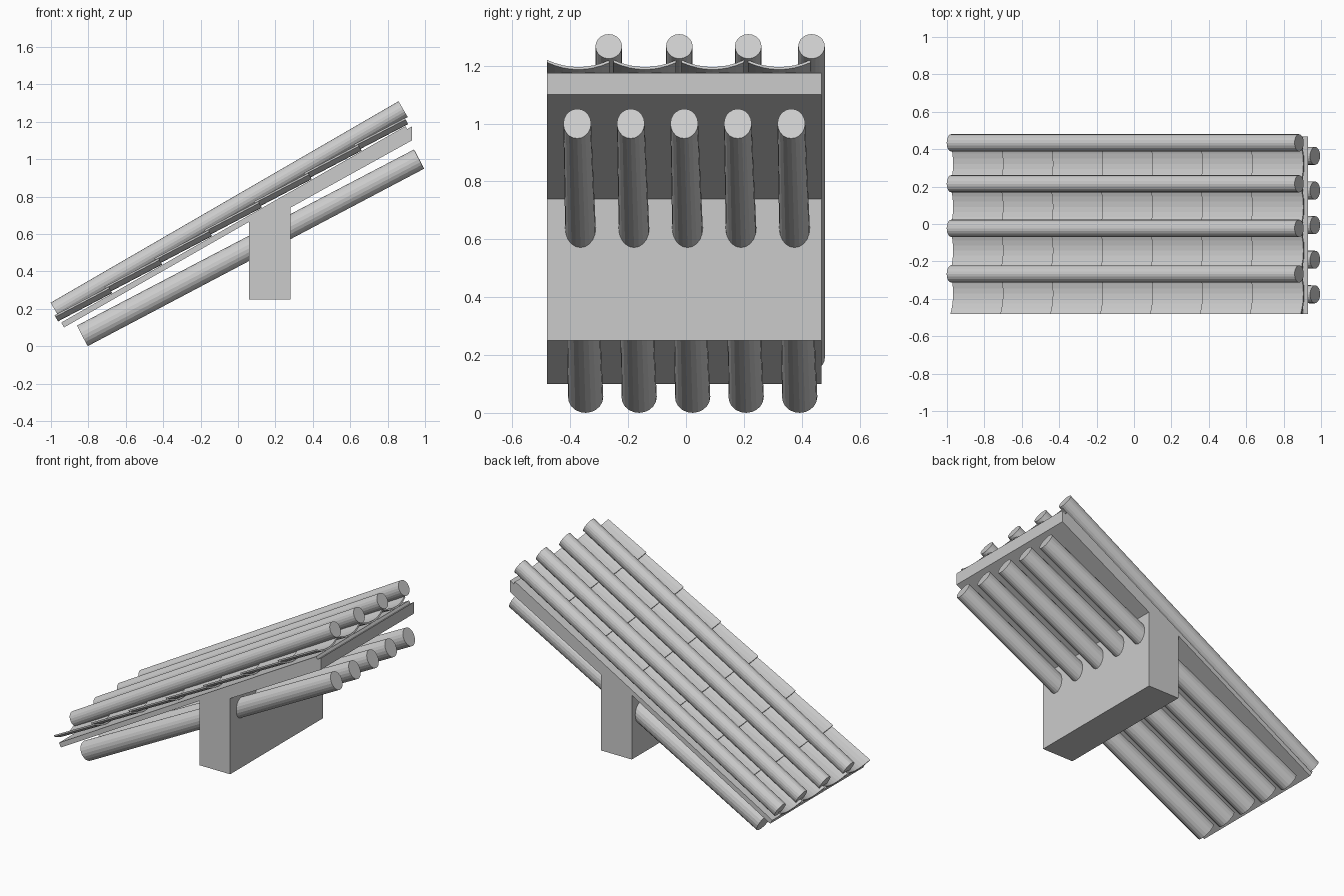
import bpy, bmesh, math
from mathutils import Vector

cube = bpy.data.objects.get("Cube")
if cube:
    bpy.data.objects.remove(cube)

grey = bpy.data.materials.new("plain_grey")
grey.use_nodes = True
GREY = (0.6, 0.6, 0.6, 1)
grey.diffuse_color = GREY
grey.node_tree.nodes["Principled BSDF"].inputs["Base Color"].default_value = GREY

FRONT, BACK = -0.48, 0.468          # depth of the roof slab
EAVE = Vector((-0.93, 0, 0.10))     # lower end of the roof board
RIDGE = Vector((0.91, 0, 1.15))     # upper end of the roof board
ALONG = (RIDGE - EAVE).normalized()
UP = Vector((-ALONG.z, 0, ALONG.x))
BOARD = 0.03                        # board thickness


def solid(name, ring_a, ring_b):
    """Closed solid between two matching rings of points."""
    bm = bmesh.new()
    a = [bm.verts.new(p) for p in ring_a]
    b = [bm.verts.new(p) for p in ring_b]
    n = len(a)
    bm.faces.new(a)
    bm.faces.new(b)
    for i in range(n):
        j = (i + 1) % n
        bm.faces.new((a[i], a[j], b[j], b[i]))
    bmesh.ops.recalc_face_normals(bm, faces=bm.faces)
    mesh = bpy.data.meshes.new(name)
    bm.to_mesh(mesh)
    bm.free()
    mesh.materials.append(grey)
    obj = bpy.data.objects.new(name, mesh)
    bpy.context.collection.objects.link(obj)
    return obj


def prism(name, outline):
    """Side outline (x, z) extruded through the depth."""
    return solid(name, [(x, FRONT, z) for x, z in outline],
                 [(x, BACK, z) for x, z in outline])


def rod(name, start, end, size_a, size_b, sides=20):
    """Tapered round pole; sizes are (half width, half height)."""
    start, end = Vector(start), Vector(end)
    axis = (end - start).normalized()
    side = Vector((0, 1, 0))
    side = (side - axis * side.dot(axis)).normalized()
    lift = axis.cross(side)

    def ring(c, size):
        turns = [math.tau * i / sides for i in range(sides)]
        return [c + side * size[0] * math.cos(t) + lift * size[1] * math.sin(t)
                for t in turns]
    return solid(name, ring(start, size_a), ring(end, size_b))


def pan_ring(y, s, h, half=0.108, sag=0.028, thick=0.01, steps=8):
    """Sagging cross-section of a tile at distance s up the slope."""
    ts = [-1 + 2 * i / steps for i in range(steps + 1)]
    low = [(t, h + sag * t * t) for t in ts]
    high = [(t, k + thick) for t, k in reversed(low)]
    return [EAVE + ALONG * s + UP * (BOARD + k) + Vector((0, y + half * t, 0))
            for t, k in low + high]


# Wall block with the roof slab growing out of it
prism("wall_and_slab", [(0.06, 0.25), (0.28, 0.25), (0.28, 0.74),
                        (0.93, 1.10), (0.93, 1.175), (0.06, 0.665)])

# Thin board under the tiles
corners = [EAVE, RIDGE, RIDGE + UP * BOARD, EAVE + UP * BOARD]
prism("roof_board", [(p.x, p.z) for p in corners])

# Overlapping concave tiles, in columns of seven
PITCH = 0.307
for col, y in enumerate((-0.372, -0.142, 0.092, 0.322)):
    for row in range(7):
        s = -0.012 + row * PITCH
        overlap = 0.02 if row < 6 else 0
        solid(f"pan_tile_{col}_{row}", pan_ring(y, s, 0.014),
              pan_ring(y, s + PITCH + overlap, 0.002))

# Round cover poles over the tile joints
for i, y in enumerate((-0.267, -0.023, 0.215, 0.434)):
    rod(f"cover_pole_{i}", (-0.977, y, 0.19), (0.883, y, 1.267),
        (0.046, 0.049), (0.046, 0.049))

# Tapered rafters running through the wall
for i in range(5):
    rod(f"rafter_{i}", (-0.832, -0.347 + 0.185 * i, 0.055),
        (0.968, -0.376 + 0.185 * i, 1.0), (0.061, 0.062), (0.048, 0.058))
